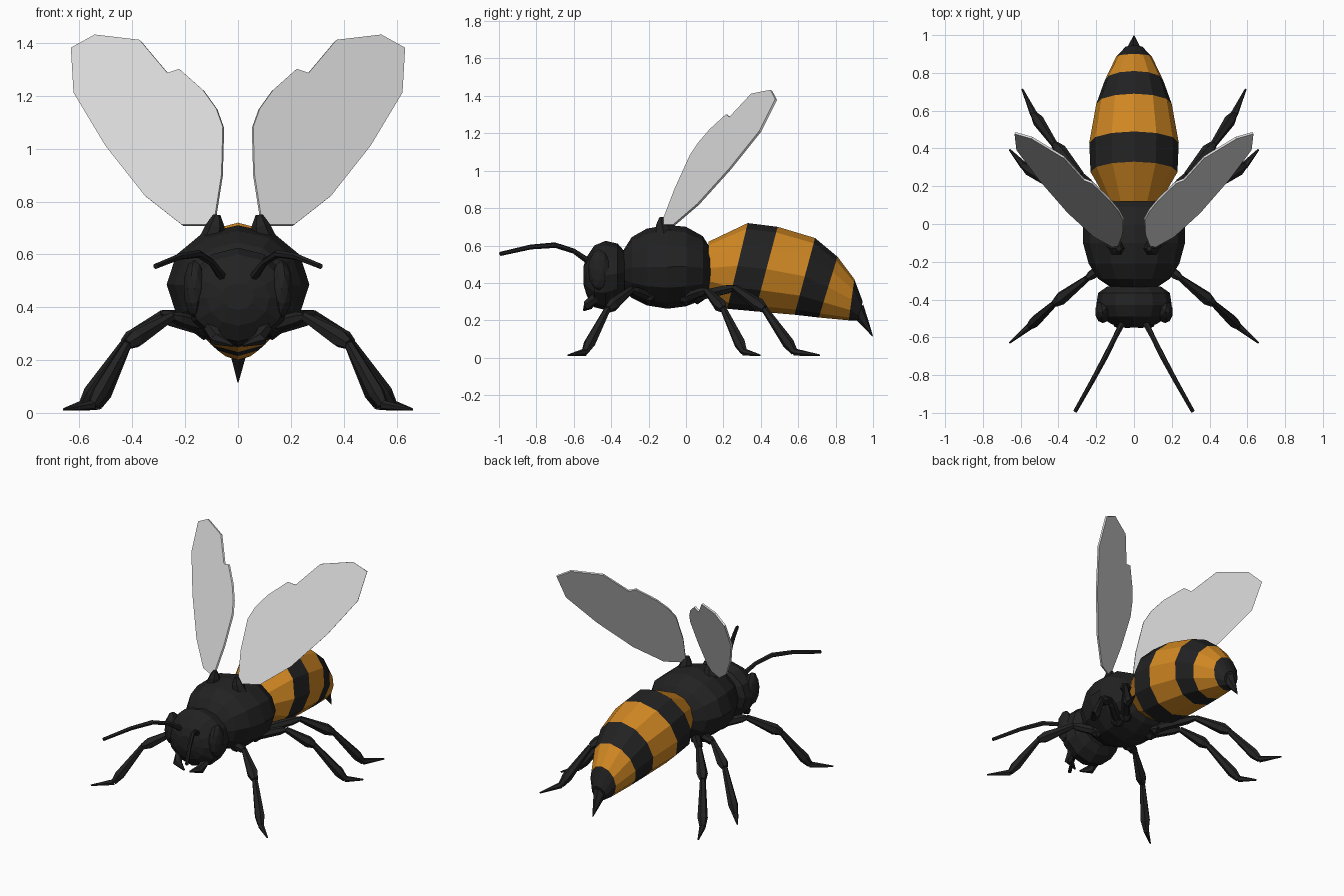
import bpy, bmesh, math
from mathutils import Vector

if "Cube" in bpy.data.objects:
    bpy.data.objects.remove(bpy.data.objects["Cube"])


def material(name, rgb):
    m = bpy.data.materials.new(name)
    m.diffuse_color = (*rgb, 1)
    m.use_nodes = True
    m.node_tree.nodes["Principled BSDF"].inputs["Base Color"].default_value = m.diffuse_color
    return m


BLACK = material("shell black", (0.016, 0.016, 0.017))
ORANGE = material("stripe orange", (0.65, 0.25, 0.017))
WING = material("wing grey", (0.72, 0.72, 0.72))


def finish(bm, name, mats, mirror=False):
    bmesh.ops.recalc_face_normals(bm, faces=bm.faces[:])
    me = bpy.data.meshes.new(name)
    bm.to_mesh(me)
    bm.free()
    for m in mats:
        me.materials.append(m)
    ob = bpy.data.objects.new(name, me)
    bpy.context.collection.objects.link(ob)
    if mirror:
        ob.modifiers.new("mirror", 'MIRROR')
    return ob


def skin(bm, rings, bands=None):
    """Join rings of points into a capped surface; bands gives material per strip."""
    rows = [[bm.verts.new(p) for p in r] for r in rings]
    n = len(rows[0])
    for k in range(len(rows) - 1):
        a, b = rows[k], rows[k + 1]
        for i in range(n):
            j = (i + 1) % n
            f = bm.faces.new((a[i], a[j], b[j], b[i]))
            if bands:
                f.material_index = bands[k]
    bm.faces.new(rows[0])
    end = bm.faces.new(rows[-1])
    if bands:
        end.material_index = bands[-1]


def body(name, stations, mats, sides=12, bands=None):
    """Body from slanted oval rings: top y, top z, bottom y, bottom z, half width."""
    rings = []
    for ty, tz, by, bz, hw in stations:
        ring = []
        for i in range(sides):
            a = math.tau * i / sides
            t = (1 + math.cos(a)) / 2
            ring.append((hw * math.sin(a), by + (ty - by) * t, bz + (tz - bz) * t))
        rings.append(ring)
    bm = bmesh.new()
    skin(bm, rings, bands)
    return finish(bm, name, mats)


def tube(bm, pts, radii, sides=6):
    pts = [Vector(p) for p in pts]
    rings = []
    for k, p in enumerate(pts):
        d = (pts[min(k + 1, len(pts) - 1)] - pts[max(k - 1, 0)]).normalized()
        u = d.cross(Vector((0.3, 0.2, 1))).normalized()
        v = d.cross(u)
        rings.append([p + radii[k] * (u * math.cos(math.tau * i / sides) +
                                      v * math.sin(math.tau * i / sides)) for i in range(sides)])
    skin(bm, rings)


def ball(bm, center, radii, sub=2):
    vs = bmesh.ops.create_icosphere(bm, subdivisions=sub, radius=1)["verts"]
    for v in vs:
        v.co = Vector([c + r * x for c, r, x in zip(center, radii, v.co)])


# Abdomen: each strip between rings is one stripe
body("abdomen", [
    (.12, .62, .12, .34, .14), (.33, .72, .22, .262, .23), (.49, .70, .37, .248, .237),
    (.69, .64, .58, .23, .20), (.81, .54, .71, .215, .155), (.90, .42, .87, .20, .095),
    (.945, .30, .92, .20, .05)], [BLACK, ORANGE], bands=[1, 0, 1, 0, 1, 0])

# Thorax and neck
body("thorax", [
    (-.35, .55, -.35, .38, .10), (-.29, .645, -.29, .32, .19), (-.21, .69, -.21, .28, .24),
    (-.10, .71, -.10, .262, .27), (.0, .70, .0, .275, .27), (.09, .65, .09, .31, .22),
    (.145, .56, .145, .38, .12)], [BLACK])
body("neck", [(-.40, .54, -.40, .36, .12), (-.28, .56, -.28, .36, .12)], [BLACK], 8)

# Head
body("head", [
    (-.33, .57, -.33, .34, .14), (-.365, .61, -.365, .29, .19), (-.43, .625, -.43, .255, .20),
    (-.49, .60, -.49, .27, .18), (-.53, .54, -.53, .33, .12), (-.548, .49, -.548, .39, .06)],
    [BLACK])

# Eyes
bm = bmesh.new()
ball(bm, (.165, -.465, .47), (.042, .06, .11))
finish(bm, "eyes", [BLACK], True)

# Mandibles
bm = bmesh.new()
tube(bm, [(.10, -.48, .33), (.085, -.525, .28), (.02, -.545, .255)], [.03, .028, .006])
finish(bm, "mandibles", [BLACK], True)

# Antennae
bm = bmesh.new()
tube(bm, [(.06, -.52, .515), (.10, -.60, .57), (.15, -.70, .602), (.22, -.83, .592),
          (.312, -.993, .555)], [.018, .014, .015, .013, .011])
finish(bm, "antennae", [BLACK], True)

# Stinger
bm = bmesh.new()
tube(bm, [(0, .91, .26), (0, .945, .205), (0, .998, .115)], [.045, .028, .002])
finish(bm, "stinger", [BLACK])

# Legs: hip, femur start, knee, ankle, toe
LEGS = {
    "front_legs": [(.13, -.20, .33), (.25, -.29, .365), (.42, -.42, .26), (.55, -.54, .03), (.66, -.63, .013)],
    "middle_legs": [(.13, .0, .32), (.28, .11, .36), (.43, .20, .26), (.585, .31, .03), (.66, .395, .013)],
    "rear_legs": [(.12, .06, .33), (.28, .26, .375), (.42, .42, .26), (.53, .58, .03), (.592, .715, .013)],
}
SHAPES = [(.030, .026), (.018, .036), (.018, .032), (.020, .008)]
for name, p in LEGS.items():
    bm = bmesh.new()
    ball(bm, p[0], (.045, .045, .045), 1)
    for k, (r0, r1) in enumerate(SHAPES):
        a, b = Vector(p[k]), Vector(p[k + 1])
        tube(bm, [a, a.lerp(b, .8), b], [r0, r1, r1 * .6])
    for v in bm.verts:
        v.co.z = max(v.co.z, 0)
    finish(bm, name, [BLACK], True)

# Wings: outline in x, z lying on a tilted plane
OUTLINE = [(.09, .71), (.06, .90), (.055, 1.08), (.08, 1.15), (.13, 1.22), (.22, 1.30),
           (.265, 1.285), (.37, 1.41), (.54, 1.43), (.63, 1.38), (.62, 1.21), (.50, 1.01),
           (.35, .82), (.21, .71)]
bm = bmesh.new()
n = Vector((.55, -1, .47)).normalized() * .006
rings = [[Vector((x, -.13 + .47 * (z - .71) + .55 * (x - .09), z)) + n * s
          for x, z in OUTLINE] for s in (1, -1)]
skin(bm, rings)
finish(bm, "wings", [WING], True)

# Wing roots
bm = bmesh.new()
tube(bm, [(.10, -.12, .65), (.085, -.13, .71), (.08, -.13, .75)], [.05, .035, .014])
finish(bm, "wing_roots", [BLACK], True)
